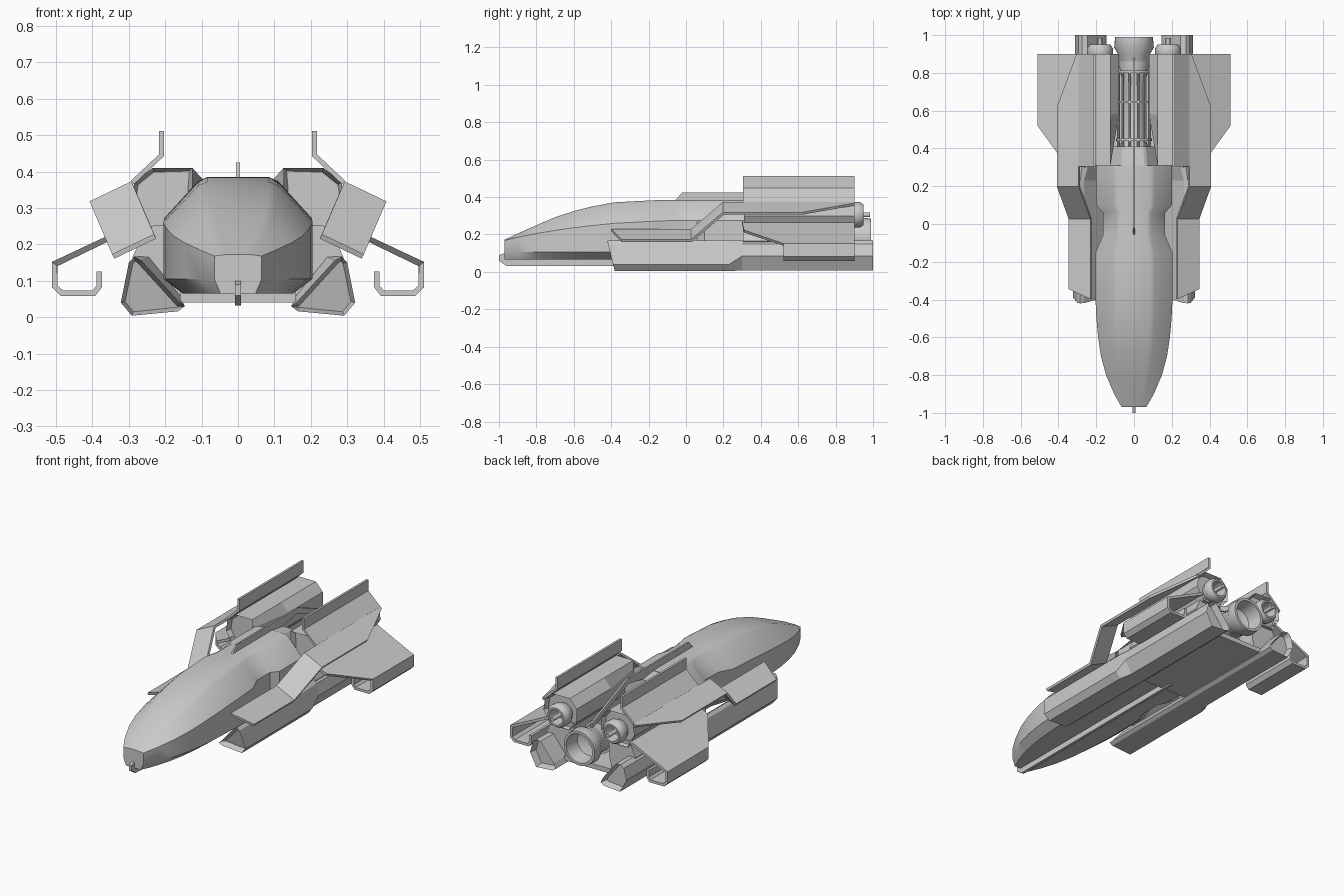
import bpy, bmesh, math
from mathutils import Vector

if "Cube" in bpy.data.objects:
    bpy.data.objects.remove(bpy.data.objects["Cube"], do_unlink=True)


def finish(name, bm, mirror=False, thick=0, smooth=None):
    bmesh.ops.recalc_face_normals(bm, faces=bm.faces)
    mesh = bpy.data.meshes.new(name)
    bm.to_mesh(mesh)
    bm.free()
    ob = bpy.data.objects.new(name, mesh)
    bpy.context.collection.objects.link(ob)
    if smooth:
        bpy.ops.object.select_all(action='DESELECT')
        ob.select_set(True)
        bpy.context.view_layer.objects.active = ob
        bpy.ops.object.shade_smooth_by_angle(angle=math.radians(smooth))
    if thick:
        sol = ob.modifiers.new("Thickness", 'SOLIDIFY')
        sol.thickness, sol.offset, sol.use_even_offset = thick, 0, True
    if mirror:
        ob.modifiers.new("Mirror", 'MIRROR').use_clip = False
    return ob


def loft(name, rings, closed=True, caps=True, recess=0, **kw):
    """Skin a row of rings; recess sinks both end caps inside a rim."""
    bm = bmesh.new()
    rows = [[bm.verts.new(p) for p in ring] for ring in rings]
    n = len(rows[0])
    for a, b in zip(rows, rows[1:]):
        for i in range(n if closed else n - 1):
            j = (i + 1) % n
            bm.faces.new((a[i], a[j], b[j], b[i]))
    if caps and closed:
        ends = [bm.faces.new(rows[0]), bm.faces.new(rows[-1])]
        if recess:
            bmesh.ops.recalc_face_normals(bm, faces=bm.faces)
            bmesh.ops.inset_individual(bm, faces=ends, thickness=0.012)
            for face, step in zip(ends, (recess, -recess)):
                bmesh.ops.translate(bm, verts=face.verts, vec=(0, step, 0))
    return finish(name, bm, **kw)


def ring_at(outline, y):
    return [(x, y, z) for x, z in outline]


def side_plate(name, outline, width):
    """Flat upright plate on the centre line from a (y, z) outline."""
    return loft(name, [[(s * width / 2, y, z) for y, z in outline] for s in (-1, 1)])


def lathe(name, profile, x, z, sides=24, caps=False, **kw):
    """Turn an (r, y) profile about an axis along y."""
    turn = [2 * math.pi * i / sides for i in range(sides)]
    rings = [[(x + r * math.cos(a), y, z + r * math.sin(a)) for a in turn] for r, y in profile]
    return loft(name, rings, caps=caps, smooth=35, **kw)


# Fuselage: chamfered section, pinched at the waist
def hull_ring(y, w, top, shoulder):
    k = min(1, w / 0.2)
    tw = 0.1 * k
    rise = top - shoulder
    half = [(tw * 0.85, top), (tw * 1.1, top - 0.1 * rise), (w, shoulder),
            (w, 0.105), (w * 0.74, 0.065)]
    return ring_at(half + [(-x, z) for x, z in reversed(half)], y)


hull = [(-0.97, 0.065, 0.172, 0.168), (-0.9, 0.105, 0.205, 0.185),
        (-0.8, 0.148, 0.25, 0.205), (-0.7, 0.175, 0.292, 0.222),
        (-0.6, 0.19, 0.325, 0.236), (-0.5, 0.199, 0.35, 0.248),
        (-0.38, 0.205, 0.372, 0.26), (-0.15, 0.203, 0.384, 0.272),
        (-0.06, 0.165, 0.385, 0.275), (0.06, 0.165, 0.385, 0.275),
        (0.1, 0.2, 0.385, 0.275), (0.31, 0.2, 0.385, 0.275)]
loft("fuselage", [hull_ring(*s) for s in hull], smooth=32)
loft("fuselage_tail", [hull_ring(0.3, 0.13, 0.384, 0.3), hull_ring(0.41, 0.115, 0.37, 0.29)])

# Keel under the nose and ridge along the back
side_plate("keel", [(-1, 0.06), (-0.96, 0.032), (0.32, 0.032), (0.32, 0.08),
                    (-0.94, 0.08), (-0.97, 0.1), (-1, 0.09)], 0.016)
side_plate("dorsal_ridge", [(-0.06, 0.38), (-0.02, 0.425), (0.55, 0.425), (0.88, 0.29),
                            (0.88, 0.26), (0.54, 0.395), (0.41, 0.37)], 0.01)

# Engine nacelles
nacelle = [(0.125, 0.41), (0.235, 0.41), (0.285, 0.37), (0.295, 0.3),
           (0.25, 0.225), (0.13, 0.225), (0.08, 0.28), (0.08, 0.36)]
front = [(max(x, 0.125), z) for x, z in nacelle]
loft("nacelle", [ring_at(front, 0.31), ring_at(nacelle, 0.58), ring_at(nacelle, 0.9)],
     recess=0.03, mirror=True)
lathe("nacelle_nozzle", [(0.05, 0.86), (0.068, 0.9), (0.068, 0.93), (0.055, 0.95),
                         (0.045, 0.95), (0.04, 0.88), (0.012, 0.88), (0.012, 0.985)],
      0.18, 0.305, 16, caps=True, mirror=True)

# Upright fins rising from the nacelles
fin = [(0.29, 0.37), (0.21, 0.445), (0.21, 0.512)]
loft("upper_fin", [ring_at(fin, y) for y in (0.305, 0.9)], closed=False, thick=0.013, mirror=True)

# Long slanted plates that step up towards the tail: (y, step, width)
inner_low, inner_high = Vector((0.228, 0.222)), Vector((0.29, 0.367))
plate = []
for y, step, width in [(-0.38, 0, 1), (0.03, 0, 1), (0.2, 1, 1), (0.62, 1, 1), (0.9, 1, 0.1)]:
    a = inner_low.lerp(inner_high, step)
    b = a + width * Vector((0.115, -0.055))
    sweep = 0.035 if y < -0.3 else 0
    plate.append([(a.x, y - sweep / 2, a.y), (b.x, y + sweep, b.y)])
loft("stepped_plate", plate, closed=False, thick=0.014, mirror=True)

# Hooked lower wings with a swept leading edge
wing = [(0.26, 0.263), (0.355, 0.217), (0.504, 0.146), (0.504, 0.085), (0.484, 0.066),
        (0.396, 0.066), (0.381, 0.085), (0.381, 0.125)]
lead = [0.3, 0.31] + [0.52] * 6
loft("lower_wing", [[(x, y, z) for (x, z), y in zip(wing, lead)], ring_at(wing, 0.9)],
     closed=False, thick=0.015, mirror=True)

# Skids: wedge section with a heavier chamfer at the rear
skid_front = [(0.285, 0.167), (0.3, 0.15), (0.322, 0.04), (0.292, 0.004), (0.165, 0.016),
              (0.146, 0.03), (0.16, 0.04), (0.265, 0.155)]
skid_rear = [(0.275, 0.167), (0.295, 0.15), (0.312, 0.085), (0.272, 0.008), (0.165, 0.016),
             (0.146, 0.03), (0.16, 0.06), (0.245, 0.165)]
nose_cut = [(x, -0.42 + 0.25 * max(0, 0.16 - z), z) for x, z in skid_front]
loft("skid", [nose_cut, ring_at(skid_front, 0.23), ring_at(skid_rear, 0.3),
              ring_at(skid_rear, 1.0)], recess=0.04, mirror=True)

# Rear structure tying nacelles to skids, with a belly floor
wall = [(0.11, 0.26), (0.25, 0.25), (0.29, 0.165), (0.2, 0.05), (0.14, 0.045), (0.12, 0.12)]
loft("side_wall", [ring_at(wall, y) for y in (0.305, 0.88)], mirror=True)
floor = [(-0.16, 0.04), (0.16, 0.04), (0.16, 0.068), (-0.16, 0.068)]
loft("belly_floor", [ring_at(floor, y) for y in (0.25, 0.9)])

# Main engine: core, bell, pipes and retaining rings
AXIS = 0.185
lathe("engine_core", [(0.09, 0.38), (0.055, 0.46), (0.055, 0.72), (0.08, 0.84), (0.08, 0.88)],
      0, AXIS, caps=True)
lathe("engine_bell", [(0.06, 0.82), (0.08, 0.86), (0.085, 0.9), (0.105, 0.935), (0.1, 0.99),
                      (0.085, 0.99), (0.075, 0.9), (0.03, 0.88)], 0, AXIS, 32, caps=True)
for i in range(12):
    a = 2 * math.pi * (i + 0.5) / 12
    lathe("engine_pipe", [(0.007, 0.4), (0.007, 0.81)], 0.085 * math.cos(a),
          AXIS + 0.085 * math.sin(a), 8, caps=True)
for y in (0.44, 0.64, 0.8):
    lathe("engine_ring", [(0.08, y), (0.095, y), (0.095, y + 0.012), (0.08, y + 0.012), (0.08, y)],
          0, AXIS)
